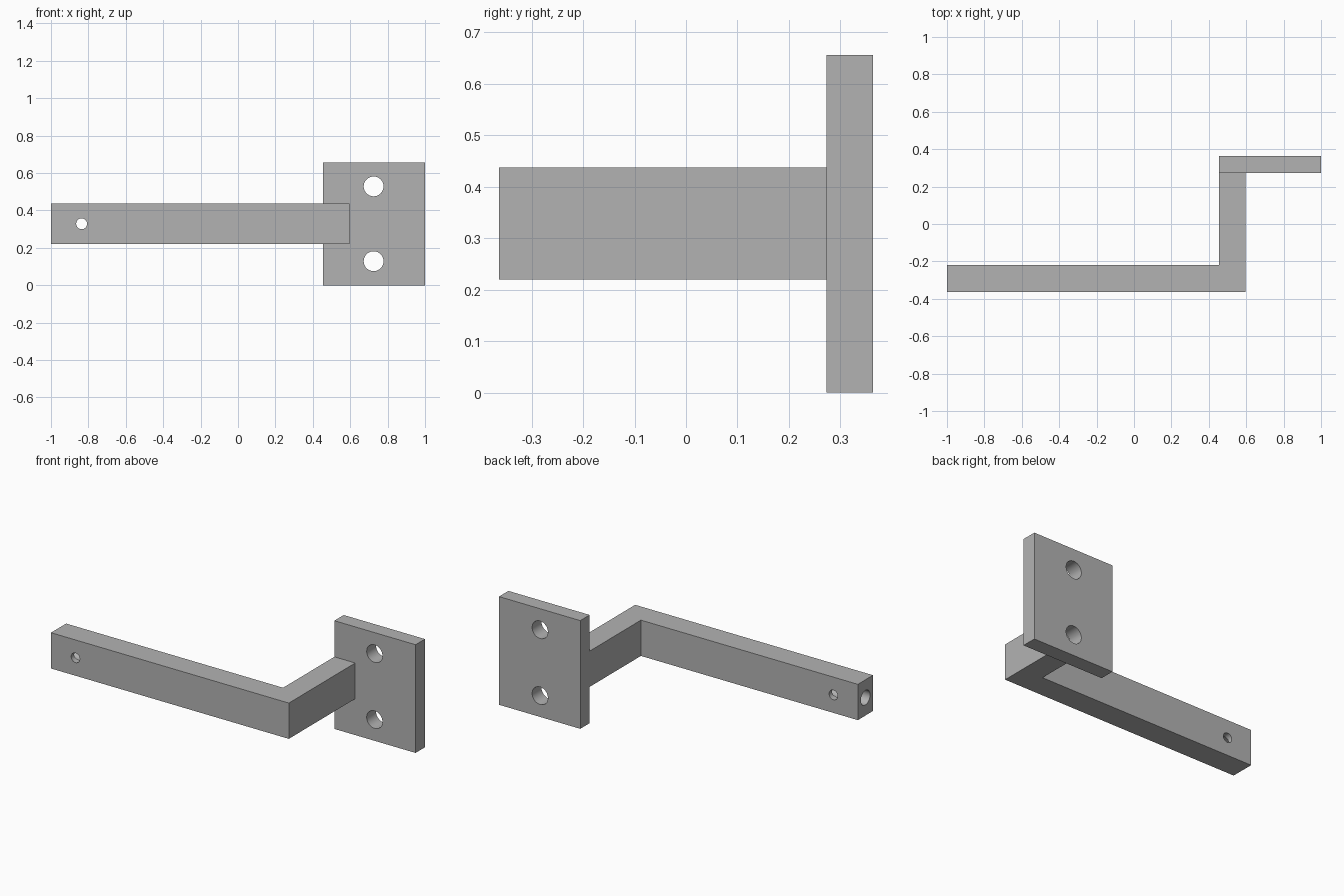
import bpy, bmesh, math
from mathutils import Vector

cube = bpy.data.objects.get("Cube")
if cube:
    bpy.data.objects.remove(cube, do_unlink=True)

steel = bpy.data.materials.new("plain_grey")
steel.use_nodes = True
GREY = (0.45, 0.45, 0.45, 1)
steel.diffuse_color = GREY
steel.node_tree.nodes["Principled BSDF"].inputs["Base Color"].default_value = GREY


def prism(name, outline, z0, z1):
    """Extrude a plan outline between two heights."""
    bm = bmesh.new()
    face = bm.faces.new([bm.verts.new((x, y, z0)) for x, y in outline])
    ext = bmesh.ops.extrude_face_region(bm, geom=[face])
    top = [v for v in ext["geom"] if isinstance(v, bmesh.types.BMVert)]
    bmesh.ops.translate(bm, verts=top, vec=(0, 0, z1 - z0))
    bmesh.ops.recalc_face_normals(bm, faces=bm.faces)
    mesh = bpy.data.meshes.new(name)
    bm.to_mesh(mesh)
    bm.free()
    obj = bpy.data.objects.new(name, mesh)
    bpy.context.collection.objects.link(obj)
    mesh.materials.append(steel)
    return obj


def drill(obj, start, end, radius):
    """Cut a round hole from start to end."""
    a, b = Vector(start), Vector(end)
    bpy.ops.mesh.primitive_cylinder_add(vertices=48, radius=radius, depth=(b - a).length,
                                        location=(a + b) / 2)
    cutter = bpy.context.object
    cutter.name = "hole_cutter"
    cutter.rotation_euler = (b - a).to_track_quat('Z', 'Y').to_euler()
    cutter.hide_render = True
    cutter.data.materials.append(steel)
    mod = obj.modifiers.new("hole", 'BOOLEAN')
    mod.operation = 'DIFFERENCE'
    mod.solver = 'EXACT'
    mod.object = cutter
    bpy.context.view_layer.objects.active = obj
    bpy.ops.object.modifier_apply(modifier=mod.name)
    bpy.data.objects.remove(cutter, do_unlink=True)


# Main dimensions
inner, outer = 0.455, 0.595
front, back, plate_front = -0.363, 0.363, 0.273
bar_back = -0.218
bar_low, bar_high = 0.22, 0.437
mid = (bar_low + bar_high) / 2

# L-shaped arm
arm = prism("bent_arm", [(-1, front), (outer, front), (outer, plate_front),
                         (inner, plate_front), (inner, bar_back), (-1, bar_back)],
            bar_low, bar_high)
# Cross hole near the tip, and a blind hole in the end face
drill(arm, (-0.836, -0.6, mid), (-0.836, 0, mid), 0.029)
drill(arm, (-1.2, (front + bar_back) / 2, mid), (-0.67, (front + bar_back) / 2, mid), 0.044)

# Mounting plate with two bolt holes
plate = prism("mounting_plate", [(inner, plate_front), (1, plate_front),
                                 (1, back), (inner, back)], 0, 0.656)
for side in (-1, 1):
    z = mid + side * 0.2
    drill(plate, (0.725, 0.1, z), (0.725, 0.6, z), 0.053)

# Smooth hole walls, crisp edges
for obj in (arm, plate):
    bpy.ops.object.select_all(action='DESELECT')
    obj.select_set(True)
    bpy.context.view_layer.objects.active = obj
    bpy.ops.object.shade_smooth_by_angle(angle=math.radians(30))
